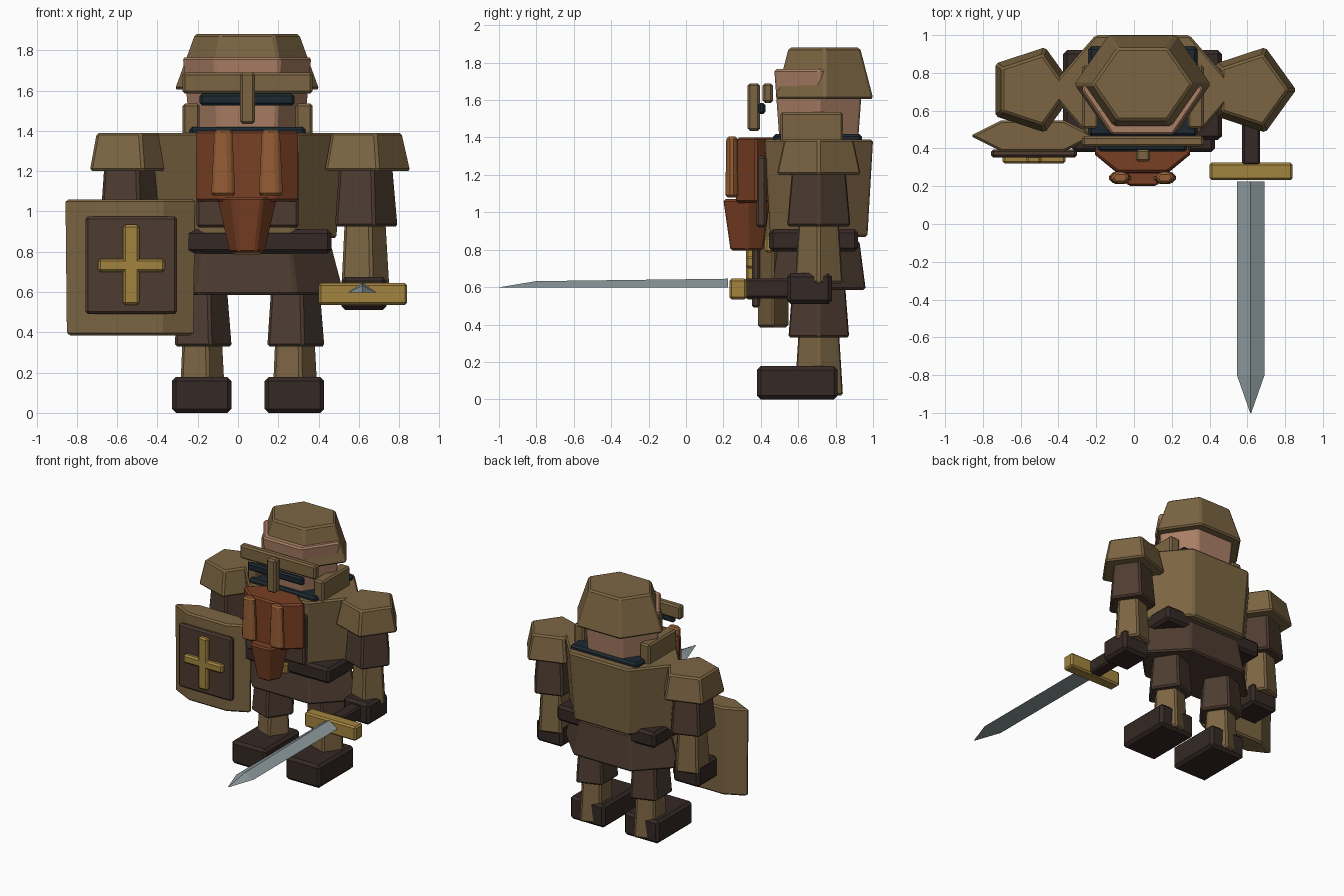
import bpy, bmesh
from math import cos, sin, tau

CX, CY = 0.045, 0.71          # body axis


def material(name, r, g, b):
    m = bpy.data.materials.new(name)
    m.diffuse_color = (r, g, b, 1)
    return m


TAN = material("bronze_tan", 0.20, 0.13, 0.055)
BROWN = material("brown_leather", 0.075, 0.045, 0.03)
DARK = material("dark_leather", 0.035, 0.022, 0.018)
SKIN = material("skin", 0.40, 0.21, 0.13)
RUST = material("beard_red", 0.19, 0.05, 0.018)
ORANGE = material("braid_orange", 0.30, 0.11, 0.035)
GOLD = material("gold", 0.36, 0.23, 0.05)
NAVY = material("dark_blue", 0.012, 0.022, 0.03)
STEEL = material("steel", 0.27, 0.33, 0.34)


def loft(name, sections, mat, bevel=0.012):
    """Skin equal-length rings of points into a closed, edge-bevelled solid."""
    bm = bmesh.new()
    rings = [[bm.verts.new(p) for p in s] for s in sections]
    n = len(rings[0])
    for a, b in zip(rings, rings[1:]):
        for i in range(n):
            j = (i + 1) % n
            bm.faces.new((a[i], a[j], b[j], b[i]))
    bm.faces.new(rings[0][::-1])
    bm.faces.new(rings[-1])
    bmesh.ops.recalc_face_normals(bm, faces=bm.faces)
    me = bpy.data.meshes.new(name)
    bm.to_mesh(me)
    bm.free()
    me.materials.append(mat)
    ob = bpy.data.objects.new(name, me)
    bpy.context.collection.objects.link(ob)
    if bevel:
        mod = ob.modifiers.new("bevel", "BEVEL")
        mod.width, mod.segments = bevel, 1
    return ob


def prism(name, n, c, z, rx, ry, mat):
    """n-sided tapered prism; z, rx, ry are (bottom, top) pairs."""
    loft(name, [[(c[0] + rx[k] * cos(tau * i / n), c[1] + ry[k] * sin(tau * i / n), z[k])
                 for i in range(n)] for k in (0, 1)], mat)


def box(name, x, y, z, mat, bevel=0.012):
    loft(name, [[(x[0], y[0], h), (x[1], y[0], h), (x[1], y[1], h), (x[0], y[1], h)]
                for h in z], mat, bevel)


# Torso, skirt, belt
prism("torso", 6, (CX, CY), (0.867, 1.39), (0.45, 0.50), (0.30, 0.335), TAN)
prism("skirt", 6, (CX, CY), (0.585, 0.85), (0.49, 0.42), (0.29, 0.25), BROWN)
box("belt", (-0.375, 0.465), (0.445, 0.92), (0.79, 0.91), DARK, 0.02)
box("buckle", (-0.03, 0.12), (0.42, 0.47), (0.785, 0.87), GOLD)
box("chest_panel", (-0.205, 0.30), (0.375, 0.43), (0.92, 1.30), BROWN)
box("collar", (-0.24, 0.335), (0.465, 0.94), (1.355, 1.42), NAVY, 0.015)

# Head and helmet
prism("head", 6, (CX, CY), (1.35, 1.765), (0.285, 0.325), (0.24, 0.275), SKIN)
prism("helmet", 6, (CX, 0.74), (1.605, 1.88), (0.365, 0.265), (0.302, 0.22), TAN)
box("helmet_brow", (-0.275, 0.37), (0.41, 0.465), (1.585, 1.69), TAN)
box("visor_slit", (-0.19, 0.28), (0.385, 0.425), (1.525, 1.585), NAVY)
box("nose_guard", (0.01, 0.085), (0.33, 0.395), (1.435, 1.69), TAN)

# Beard
prism("beard", 6, (CX, 0.375), (1.05, 1.40), (0.262, 0.262), (0.125, 0.118), RUST)
prism("beard_tip", 6, (CX, 0.325), (0.795, 1.07), (0.09, 0.155), (0.10, 0.145), RUST)

# Paired parts
for s, side in ((-1, "left"), (1, "right")):
    c = CX + s * 0.28
    box(side + "_cheek_guard", (c - 0.04, c + 0.045), (0.505, 0.84), (1.36, 1.535), TAN)
    prism(side + "_braid", 6, (CX + s * 0.118, 0.245), (1.08, 1.405),
          (0.068, 0.052), (0.04, 0.034), ORANGE)
    # arm
    a = (CX - 0.005 + s * 0.583, CY)
    prism(side + "_shoulder_pad", 5, a, (1.2, 1.39), (0.238, 0.195), (0.24, 0.197), TAN)
    prism(side + "_upper_arm", 5, a, (0.925, 1.27), (0.175, 0.145), (0.182, 0.15), BROWN)
    prism(side + "_forearm", 5, a, (0.62, 0.96), (0.135, 0.115), (0.138, 0.115), TAN)
    box(side + "_hand", (a[0] - 0.11, a[0] + 0.115), (0.54, 0.78), (0.51, 0.675), DARK, 0.02)
    # leg
    g = (CX + s * 0.23, CY)
    prism(side + "_thigh", 5, g, (0.33, 0.70), (0.16, 0.13), (0.175, 0.145), BROWN)
    prism(side + "_shin", 5, g, (0.02, 0.40), (0.13, 0.11), (0.14, 0.115), TAN)
    f = CX + 0.005 + s * 0.23
    box(side + "_boot", (f - 0.148, f + 0.148), (0.38, 0.81), (0, 0.178), DARK, 0.02)

# Shield with raised panel and cross
prism("shield", 6, (-0.535, 0.466), (0.385, 1.06), (0.325, 0.332), (0.094, 0.096), TAN)
box("shield_panel", (-0.757, -0.303), (0.352, 0.395), (0.49, 0.975), BROWN)
box("cross_upright", (-0.57, -0.49), (0.32, 0.365), (0.535, 0.935), GOLD)
box("cross_bar", (-0.695, -0.362), (0.32, 0.365), (0.70, 0.765), GOLD)

# Sword
box("sword_grip", (0.572, 0.668), (0.31, 0.60), (0.54, 0.645), DARK)
box("sword_guard", (0.40, 0.84), (0.232, 0.325), (0.535, 0.645), GOLD)
loft("sword_blade", [[(0.618 - w, y, 0.597), (0.618 + w, y, 0.597), (0.618, y, h)]
                     for y, w, h in ((0.225, 0.073, 0.645), (-0.80, 0.073, 0.632),
                                     (-1.0, 0.003, 0.599))], STEEL, 0)
